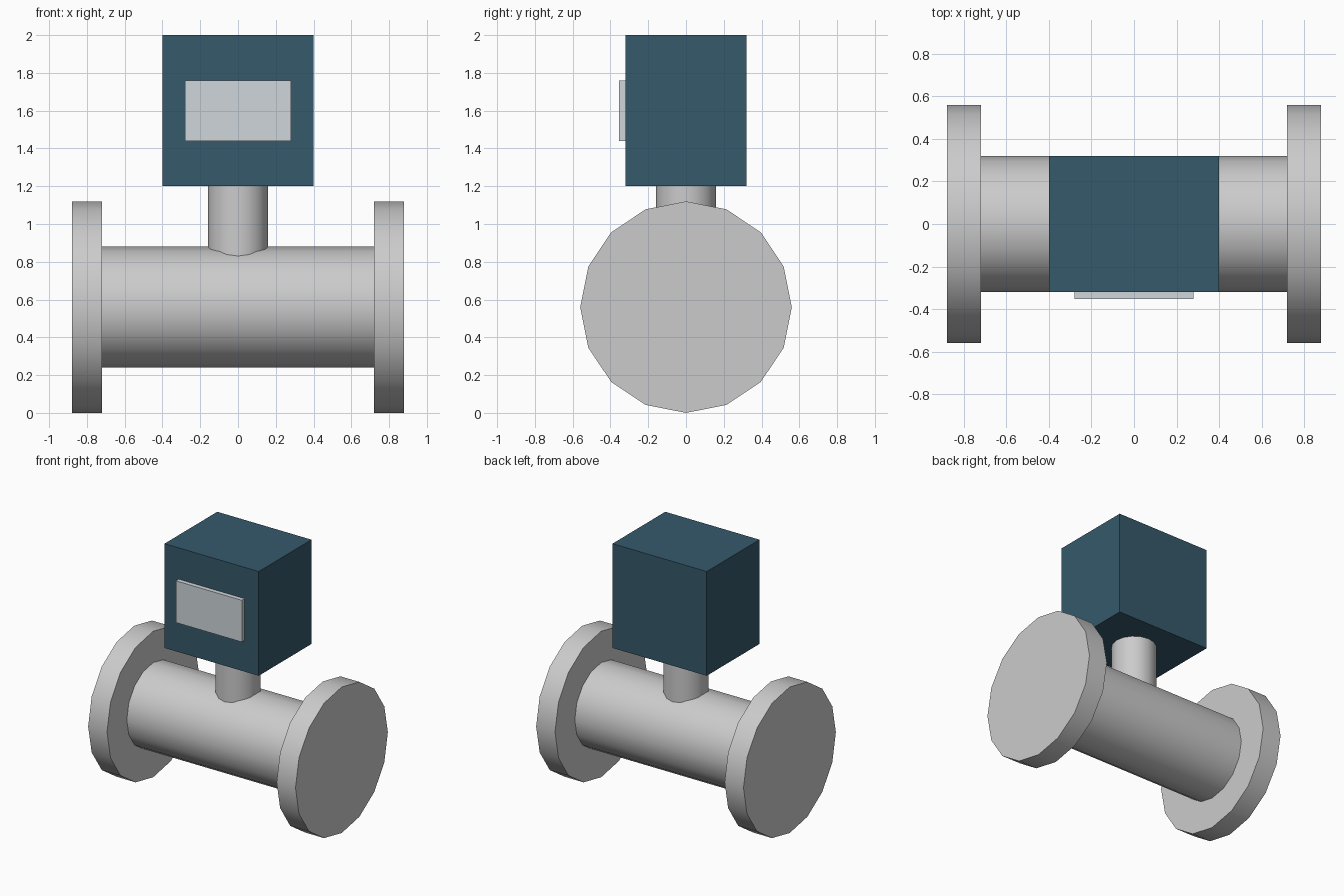
import bpy
import math

if "Cube" in bpy.data.objects:
    bpy.data.objects.remove(bpy.data.objects["Cube"])

AXIS_Z = 0.56  # height of the pipe centre line


def paint(obj, name, color):
    mat = bpy.data.materials.new(name)
    mat.diffuse_color = color
    mat.use_nodes = True
    mat.node_tree.nodes["Principled BSDF"].inputs["Base Color"].default_value = mat.diffuse_color
    obj.data.materials.append(mat)


def cylinder(name, radius, length, location, along_x=False):
    rot = (0, math.pi / 2, 0) if along_x else (0, 0, 0)
    bpy.ops.mesh.primitive_cylinder_add(vertices=16, radius=radius, depth=length,
                                        location=location, rotation=rot)
    obj = bpy.context.object
    obj.name = name
    bpy.ops.object.shade_smooth_by_angle(angle=math.radians(30))
    return obj


def box(name, size, location):
    bpy.ops.mesh.primitive_cube_add(size=1, location=location)
    obj = bpy.context.object
    obj.name = name
    obj.scale = size
    bpy.ops.object.transform_apply(location=False, rotation=False, scale=True)
    return obj


# Pipe body, running between the flanges
cylinder("pipe_body", 0.32, 1.6, (0, 0, AXIS_Z), along_x=True)

# End flanges
for side, sign in (("left", -1), ("right", 1)):
    cylinder(side + "_flange", 0.56, 0.16, (sign * 0.80, 0, AXIS_Z), along_x=True)

# Neck rising from inside the pipe to the housing
cylinder("neck", 0.16, 0.48, (0, 0, 0.96))

# Electronics housing
housing = box("housing", (0.80, 0.64, 0.80), (0, 0, 1.60))
paint(housing, "teal_paint", (0.036, 0.10, 0.145, 1))

# Display panel, slightly sunk into the housing front
display = box("display_panel", (0.56, 0.064, 0.32), (0, -0.322, 1.60))
paint(display, "pale_display", (0.62, 0.67, 0.71, 1))
